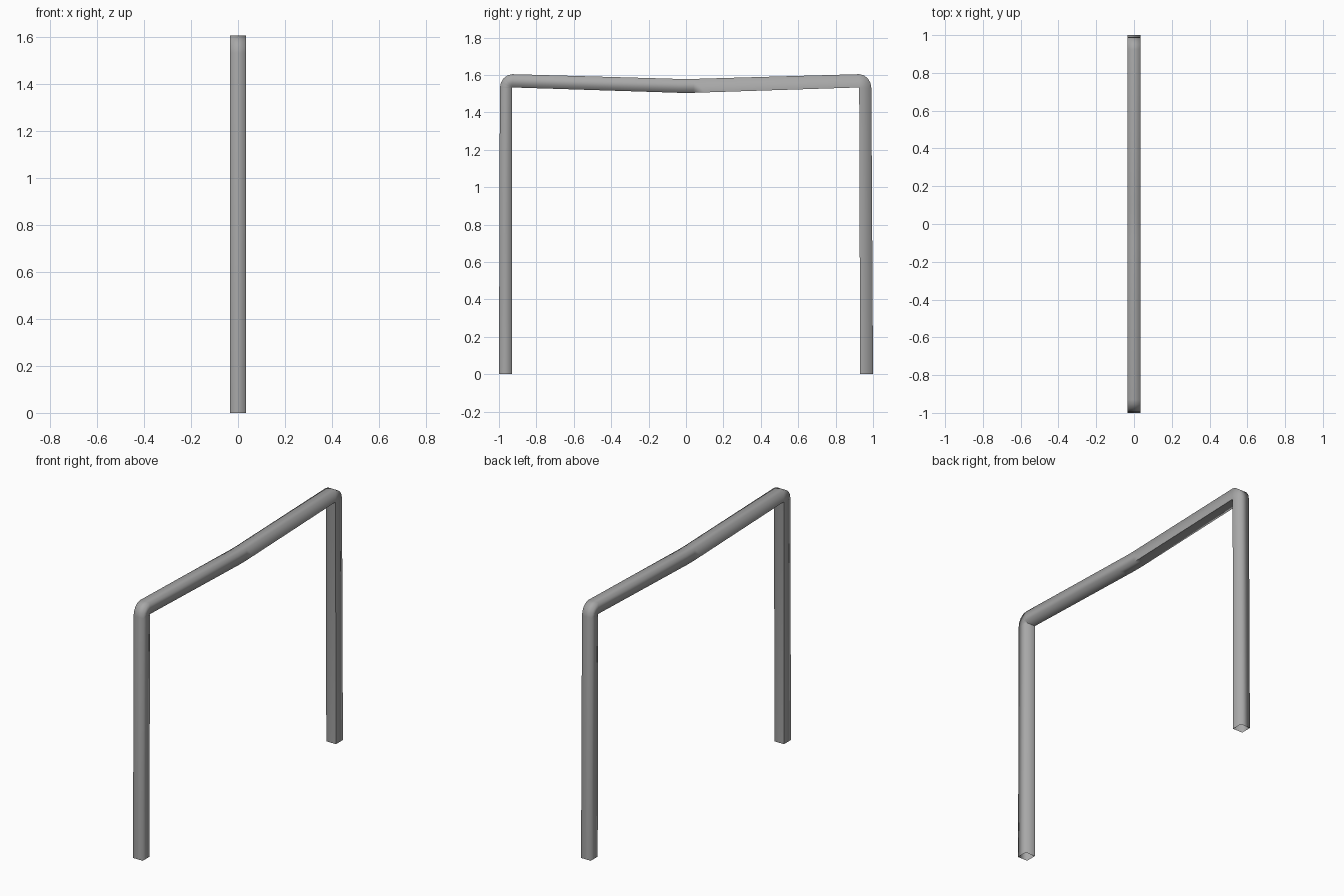
import bpy, bmesh, math

if "Cube" in bpy.data.objects:
    bpy.data.objects.remove(bpy.data.objects["Cube"])

HALF = 0.034  # half of the square bar's width


def corner(cy, cz, start, end, steps=4):
    # rounded outer bend pivoting about the tight inner corner
    rings = []
    for i in range(steps + 1):
        a = math.radians(start + (end - start) * i / steps)
        outer = (cy + 0.068 * math.cos(a), cz + 0.074 * math.sin(a))
        inner = (cy + 0.003 * math.cos(a), cz + 0.003 * math.sin(a))
        rings.append((outer, inner))
    return rings


# outer and inner edge of the bar, as (y, z), from left foot to right foot
rings = [((-1.0, 0), (-0.931, 0))]
rings += corner(-0.927, 1.53, 180, 92)
# gently sagging crossbar
rings += [((y, z + 0.074), (y, z))
          for y, z in ((-0.1, 1.5065), (-0.04, 1.5045), (0.04, 1.5045), (0.1, 1.5065))]
rings += corner(0.923, 1.53, 88, 0)
rings += [((1.0, 0), (0.931, 0))]

# square bar swept along the frame, open at the feet
bm = bmesh.new()
loops = []
for (oy, oz), (iy, iz) in rings:
    loops.append([bm.verts.new(p) for p in ((-HALF, oy, oz), (HALF, oy, oz),
                                            (HALF, iy, iz), (-HALF, iy, iz))])
for a, b in zip(loops, loops[1:]):
    for i in range(4):
        j = (i + 1) % 4
        bm.faces.new((a[i], b[i], b[j], a[j])).smooth = True

# one crisp inner edge per half: right side at the back, left side at the front
for a, b in zip(loops, loops[1:]):
    mid = a[2].co.y + b[2].co.y
    if abs(mid) > 0.01:
        k = 2 if mid > 0 else 3
        bm.edges.get((a[k], b[k])).smooth = False
bmesh.ops.recalc_face_normals(bm, faces=bm.faces)
# make sure the normals point outward (the foot's outer face looks to -y)
bm.normal_update()
outer_face = next(f for f in bm.faces if loops[0][0] in f.verts and loops[0][1] in f.verts)
if outer_face.normal.y > 0:
    bmesh.ops.reverse_faces(bm, faces=bm.faces)

mesh = bpy.data.meshes.new("bar_frame")
bm.to_mesh(mesh)
bm.free()

# dark grey metal
metal = bpy.data.materials.new("dark_grey")
metal.diffuse_color = (0.39, 0.39, 0.39, 1)
metal.use_nodes = True
metal.node_tree.nodes["Principled BSDF"].inputs["Base Color"].default_value = metal.diffuse_color
mesh.materials.append(metal)
bpy.context.collection.objects.link(bpy.data.objects.new("bar_frame", mesh))
